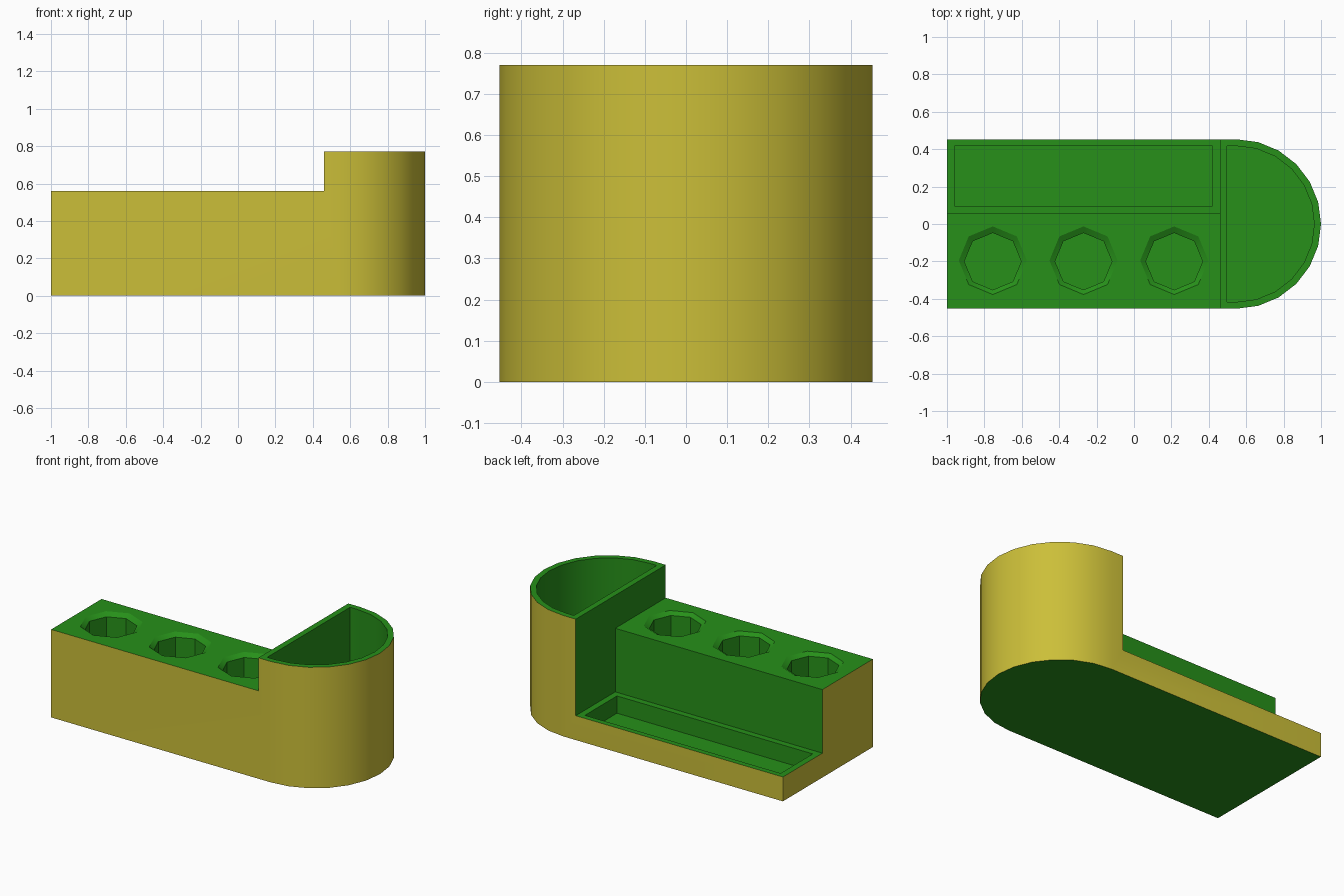
import bpy, bmesh
from math import sin, cos, pi, radians

if "Cube" in bpy.data.objects:
    bpy.data.objects.remove(bpy.data.objects["Cube"])


def material(name, color):
    m = bpy.data.materials.new(name)
    m.diffuse_color = color
    m.use_nodes = True
    m.node_tree.nodes["Principled BSDF"].inputs["Base Color"].default_value = m.diffuse_color
    return m


green = material("green", (0.02, 0.28, 0.01, 1))
yellow = material("yellow", (0.60, 0.52, 0.04, 1))


def loft(name, rings):
    """Closed solid from a stack of (outline, z) rings with equal point counts."""
    bm = bmesh.new()
    loops = [[bm.verts.new((x, y, z)) for x, y in pts] for pts, z in rings]
    bm.faces.new(loops[0][::-1])
    bm.faces.new(loops[-1])
    n = len(loops[0])
    for lo, hi in zip(loops, loops[1:]):
        for i in range(n):
            j = (i + 1) % n
            bm.faces.new((lo[i], lo[j], hi[j], hi[i])).material_index = 1
    me = bpy.data.meshes.new(name)
    bm.normal_update()
    bm.to_mesh(me)
    bm.free()
    ob = bpy.data.objects.new(name, me)
    bpy.context.collection.objects.link(ob)
    return ob


def arc(cx, cy, r, start, end, steps):
    return [(cx + r * cos(start + (end - start) * i / steps),
             cy + r * sin(start + (end - start) * i / steps)) for i in range(steps + 1)]


def d_shape(left, r):
    return [(left, r), (left, -r)] + arc(0.547, 0, r, -pi / 2, pi / 2, 12)


def rect(x0, x1, y0, y1):
    return [(x0, y0), (x1, y0), (x1, y1), (x0, y1)]


def octagon(cx, cy, r):
    return arc(cx, cy, r, 0, 2 * pi, 8)[:-1]


# Full-height body with a rounded right end; yellow only on the outer walls
body = loft("desk_organizer", [(d_shape(-1, 0.453), 0), (d_shape(-1, 0.453), 0.77)])
body.data.materials.append(green)
body.data.materials.append(yellow)

cutters = []


def cutter(name, rings):
    ob = loft(name, rings)
    ob.data.polygons.foreach_set("material_index", [0] * len(ob.data.polygons))
    ob.data.materials.append(green)
    ob.hide_render = True
    cutters.append(ob)


# Steps down to the pen block and to the low tray
for name, y0, z in (("block_step", -1, 0.56), ("tray_step", 0.055, 0.155)):
    r = rect(-1.5, 0.46, y0, 1)
    cutter(name, [(r, z), (r, 1)])

# Tray recess and cup recess
r = rect(-0.96, 0.42, 0.095, 0.418)
cutter("tray_recess", [(r, 0.045), (r, 0.3)])
r = d_shape(0.498, 0.417)
cutter("cup_recess", [(r, 0.04), (r, 1)])

# Three octagonal pen holes with a shallow chamfer at the rim
for x in (-0.755, -0.27, 0.215):
    inner, outer = octagon(x, -0.2, 0.152), octagon(x, -0.195, 0.182)
    cutter("pen_hole", [(inner, 0.04), (inner, 0.54), (outer, 0.56), (outer, 0.7)])

# Cut everything out and discard the cutters
bpy.context.view_layer.objects.active = body
body.select_set(True)
for c in cutters:
    mod = body.modifiers.new(c.name, 'BOOLEAN')
    mod.operation = 'DIFFERENCE'
    mod.solver = 'EXACT'
    mod.object = c
    bpy.ops.object.modifier_apply(modifier=mod.name)
for c in cutters:
    bpy.data.objects.remove(c)

bpy.ops.object.shade_smooth_by_angle(angle=radians(30))
